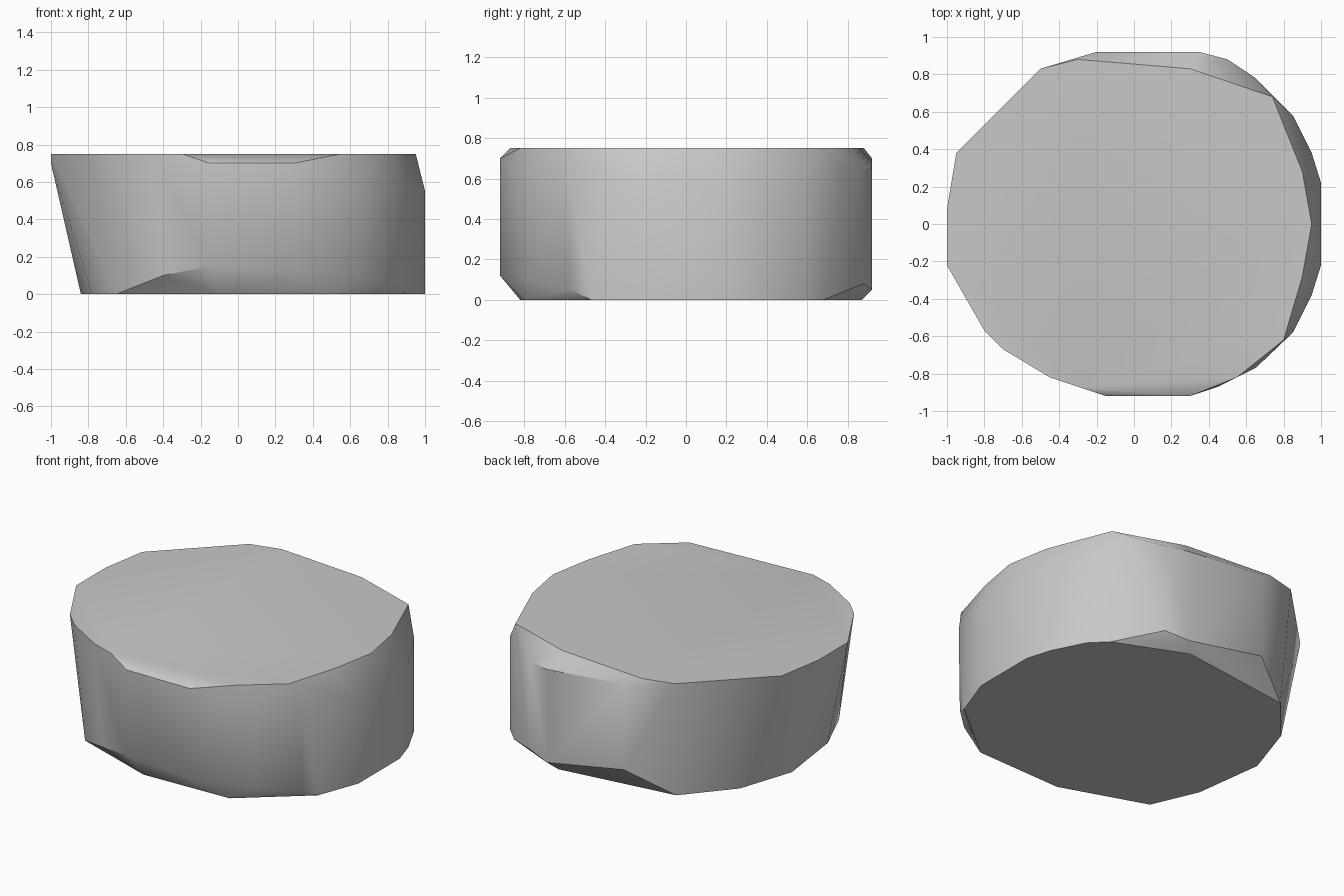
import bpy, bmesh, math

cube = bpy.data.objects.get("Cube")
if cube:
    bpy.data.objects.remove(cube, do_unlink=True)

# Plain grey stone
stone = bpy.data.materials.new("grey_stone")
stone.use_nodes = True
grey = (0.58, 0.58, 0.58, 1)
stone.diffuse_color = grey
bsdf = stone.node_tree.nodes["Principled BSDF"]
bsdf.inputs["Base Color"].default_value = grey
bsdf.inputs["Roughness"].default_value = 0.9

# Flat top outline
top = [(-1, .08), (-.95, .38), (-.5, .83), (-.3, .88), (.3, .83), (.74, .68),
       (.9, .28), (.95, 0), (.9, -.28), (.8, -.62), (.55, -.82), (-.3, -.87),
       (-.45, -.82), (-.7, -.67), (-.8, -.57), (-1, -.22)]
# Flat underside outline
base = [(1, -.2), (1, .22), (.95, .38), (.85, .58), (.75, .68), (.3, .87),
        (-.47, .77), (-.72, .48), (-.84, .12), (-.78, -.33), (-.65, -.63),
        (-.1, -.82), (.5, -.8), (.9, -.47)]
# Widest edge below the top, and above the underside
shoulder = [(-.2, .92, .7), (.35, .92, .65), (.5, .88, .65), (.65, .78, .66),
            (.85, .58, .6), (.95, .38, .55), (1, .22, .55), (1, -.22, .55),
            (.95, -.38, .55), (.85, -.58, .6), (.65, -.77, .65),
            (.45, -.87, .65), (.3, -.92, .7), (-.15, -.92, .7), (-1, -.2, .7)]
foot = [(-.15, -.92, .15), (-.4, -.82, .1), (.3, -.92, .12), (.65, -.77, .1),
        (.85, -.57, .05), (.35, .92, .05), (.5, .88, .08), (-.2, .92, .15)]

bm = bmesh.new()
for co in [(x, y, .75) for x, y in top] + [(x, y, 0) for x, y in base] + shoulder + foot:
    bm.verts.new(co)
hull = bmesh.ops.convex_hull(bm, input=bm.verts[:])
loose = {v for v in hull["geom_interior"] + hull["geom_unused"]
         if isinstance(v, bmesh.types.BMVert) and not v.link_faces}
bmesh.ops.delete(bm, geom=list(loose), context="VERTS")
bmesh.ops.dissolve_limit(bm, angle_limit=math.radians(1),
                         verts=bm.verts[:], edges=bm.edges[:])
bmesh.ops.recalc_face_normals(bm, faces=bm.faces[:])

mesh = bpy.data.meshes.new("flat_rock")
bm.to_mesh(mesh)
bm.free()
mesh.materials.append(stone)
rock = bpy.data.objects.new("flat_rock", mesh)
bpy.context.collection.objects.link(rock)

# Soft sides, crisp caps
bpy.ops.object.select_all(action="DESELECT")
rock.select_set(True)
bpy.context.view_layer.objects.active = rock
bpy.ops.object.shade_smooth_by_angle(angle=math.radians(35))
